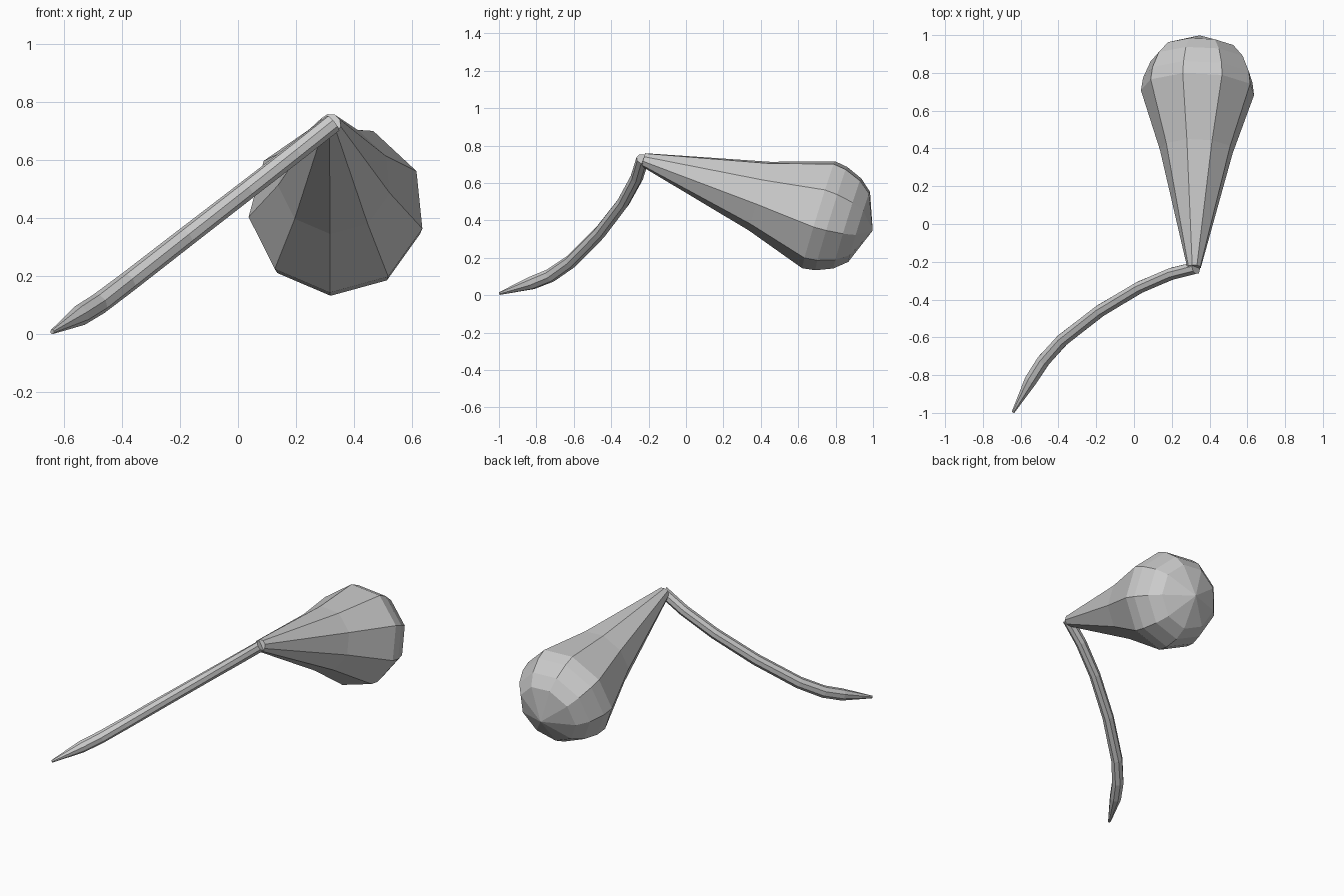
import bpy, bmesh, math
from mathutils import Vector

if "Cube" in bpy.data.objects:
    bpy.data.objects.remove(bpy.data.objects["Cube"])


def loft(name, points, radii, sides, phase=0.0):
    """Sweep a regular polygon along points; a zero radius makes a pole."""
    pts = [Vector(p) for p in points]
    bm = bmesh.new()
    rings = []
    for i, (p, r) in enumerate(zip(pts, radii)):
        a, b = pts[max(i - 1, 0)], pts[min(i + 1, len(pts) - 1)]
        d = (b - a).normalized()
        u = d.cross(Vector((0, 0, 1))).normalized()
        v = u.cross(d)
        if r == 0:
            rings.append([bm.verts.new(p)])
            continue
        angles = [math.radians(phase) + math.tau * k / sides for k in range(sides)]
        rings.append([bm.verts.new(p + r * (math.cos(t) * u + math.sin(t) * v))
                      for t in angles])
    for lo, hi in zip(rings, rings[1:]):
        for k in range(sides):
            n = (k + 1) % sides
            if len(hi) == 1:
                bm.faces.new((lo[k], lo[n], hi[0]))
            else:
                bm.faces.new((lo[k], lo[n], hi[n], hi[k]))
    # close the open ends
    for ring in (rings[0], rings[-1]):
        if len(ring) > 1:
            bm.faces.new(ring)
    bmesh.ops.recalc_face_normals(bm, faces=bm.faces)
    mesh = bpy.data.meshes.new(name)
    bm.to_mesh(mesh)
    bm.free()
    obj = bpy.data.objects.new(name, mesh)
    bpy.context.collection.objects.link(obj)
    return obj


# Bulb: narrow neck widening to a rounded nine-sided end
neck = Vector((0.318, -0.228, 0.725))
centre = Vector((0.34, 0.71, 0.435))
axis = (centre - neck).normalized()
length = (centre - neck).length
profile = [(0, 0.037), (0.65, 0.196), (length, 0.305), (length + 0.07, 0.295),
           (length + 0.16, 0.257), (length + 0.226, 0.2), (length + 0.302, 0)]
loft("bulb", [neck + axis * t for t, r in profile], [r for t, r in profile], 9, -94)

# Stem: curved thin stalk, pointed at the lower end
stem = [(-0.64, -0.996, 0.009, 0.008), (-0.545, -0.825, 0.065, 0.036),
        (-0.48, -0.725, 0.105, 0.037), (-0.38, -0.615, 0.18, 0.036),
        (-0.18, -0.46, 0.335, 0.035), (0.03, -0.335, 0.497, 0.034),
        (0.2, -0.263, 0.628, 0.034), (0.328, -0.232, 0.728, 0.034)]
loft("stem", [s[:3] for s in stem], [s[3] for s in stem], 8, 22.5)
